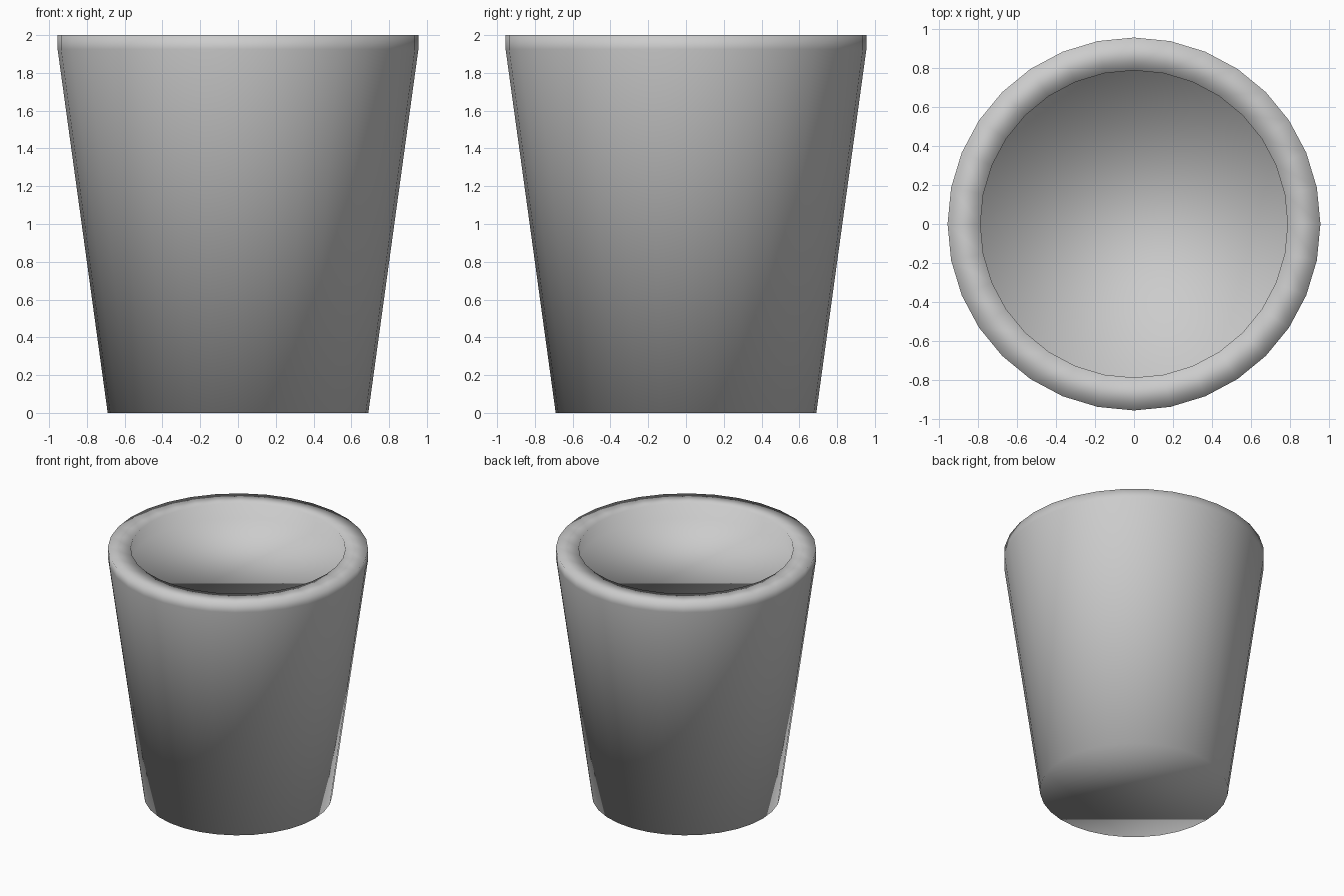
import bpy, bmesh
from math import sin, cos, tau

if "Cube" in bpy.data.objects:
    bpy.data.objects.remove(bpy.data.objects["Cube"])

SIDES = 32
# Profile (radius, height): base, tapered wall, straight lip, rim, shallow recess
PROFILE = [(0.69, 0.0), (0.955, 1.925), (0.955, 2.0), (0.787, 2.0), (0.787, 1.877)]

bm = bmesh.new()
rings = [[bm.verts.new((r * cos(tau * i / SIDES), r * sin(tau * i / SIDES), z))
          for i in range(SIDES)] for r, z in PROFILE]

# Walls between neighbouring rings
for low, high in zip(rings, rings[1:]):
    for i in range(SIDES):
        j = (i + 1) % SIDES
        bm.faces.new((low[i], low[j], high[j], high[i]))

# Base and recessed floor as single flat faces
bm.faces.new(rings[0][::-1])
bm.faces.new(rings[-1])

# Fully smooth shading, including rim and floor
for face in bm.faces:
    face.smooth = True

mesh = bpy.data.meshes.new("tapered_pot")
bm.to_mesh(mesh)
bm.free()
pot = bpy.data.objects.new("tapered_pot", mesh)
bpy.context.collection.objects.link(pot)
